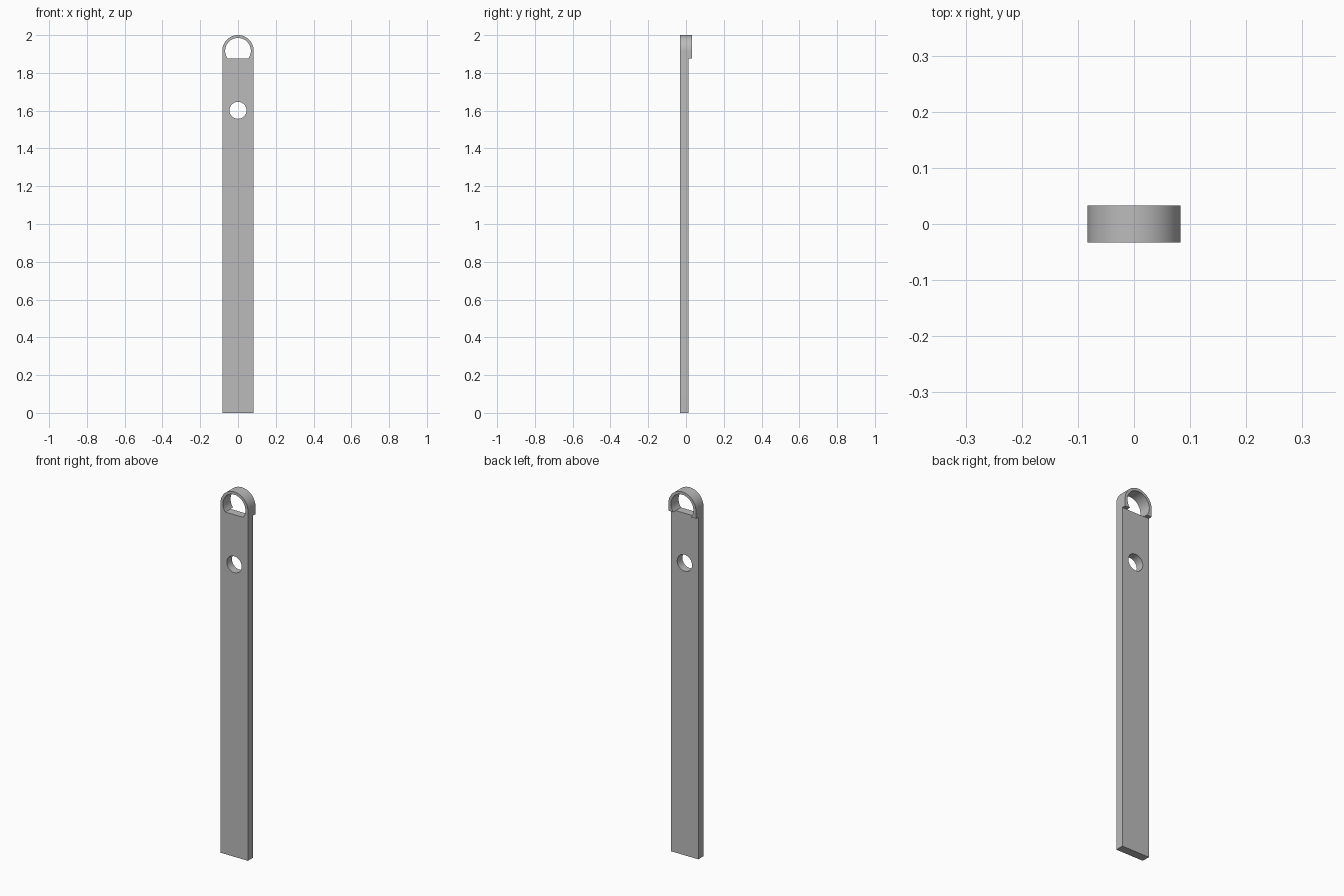
import bpy, bmesh
from math import asin, cos, sin, pi

if "Cube" in bpy.data.objects:
    bpy.data.objects.remove(bpy.data.objects["Cube"])

HALF_WIDTH = 0.083
FRONT, STEP, BACK = -0.033, 0.012, 0.033
ARCH_Z = 2 - HALF_WIDTH      # centre of the rounded end
LEDGE_Z = 1.875              # flat bottom of the large opening
RING_R = 0.068
PIN_Z, PIN_R = 1.602, 0.045

grey = bpy.data.materials.new("Satin grey")
grey.use_nodes = True
grey.diffuse_color = (0.5, 0.5, 0.5, 1)
grey.node_tree.nodes["Principled BSDF"].inputs["Base Color"].default_value = grey.diffuse_color


def arc(radius, z, start, end, steps):
    """Points along an arc in the front plane."""
    angles = [start + (end - start) * i / steps for i in range(steps + 1)]
    return [(radius * cos(a), z + radius * sin(a)) for a in angles]


def extruded_part(name, loops, y0, y1):
    """Fill closed outlines (outer edge plus holes) and extrude along y."""
    bm = bmesh.new()
    for loop in loops:
        verts = [bm.verts.new((x, y0, z)) for x, z in loop]
        for a, b in zip(verts, verts[1:] + verts[:1]):
            bm.edges.new((a, b))
    bmesh.ops.triangle_fill(bm, use_beauty=True, edges=bm.edges[:], normal=(0, -1, 0))
    result = bmesh.ops.extrude_face_region(bm, geom=bm.faces[:], use_keep_orig=True)
    moved = [g for g in result["geom"] if isinstance(g, bmesh.types.BMVert)]
    bmesh.ops.translate(bm, verts=moved, vec=(0, y1 - y0, 0))
    bmesh.ops.recalc_face_normals(bm, faces=bm.faces[:])
    mesh = bpy.data.meshes.new(name)
    bm.to_mesh(mesh)
    bm.free()
    mesh.materials.append(grey)
    obj = bpy.data.objects.new(name, mesh)
    bpy.context.collection.objects.link(obj)
    bpy.ops.object.select_all(action="DESELECT")
    obj.select_set(True)
    bpy.context.view_layer.objects.active = obj
    bpy.ops.object.shade_smooth_by_angle(angle=pi / 6)
    return obj


# Shared outlines
arch = arc(HALF_WIDTH, ARCH_Z, 0, pi, 48)
dip = asin((LEDGE_Z - ARCH_Z) / RING_R)
opening = arc(RING_R, ARCH_Z, dip, pi - dip, 56)
pin_hole = arc(PIN_R, PIN_Z, 0, 2 * pi, 48)[:-1]

# Long flat strip with the large opening and the pin hole
strip = arch + [(-HALF_WIDTH, 0), (HALF_WIDTH, 0)]
extruded_part("strip", [strip, opening, pin_hole], FRONT, STEP)

# Raised horseshoe rim on the back of the rounded end
rim = arch + [(-HALF_WIDTH, LEDGE_Z)] + opening[::-1] + [(HALF_WIDTH, LEDGE_Z)]
extruded_part("raised_rim", [rim], STEP, BACK)
